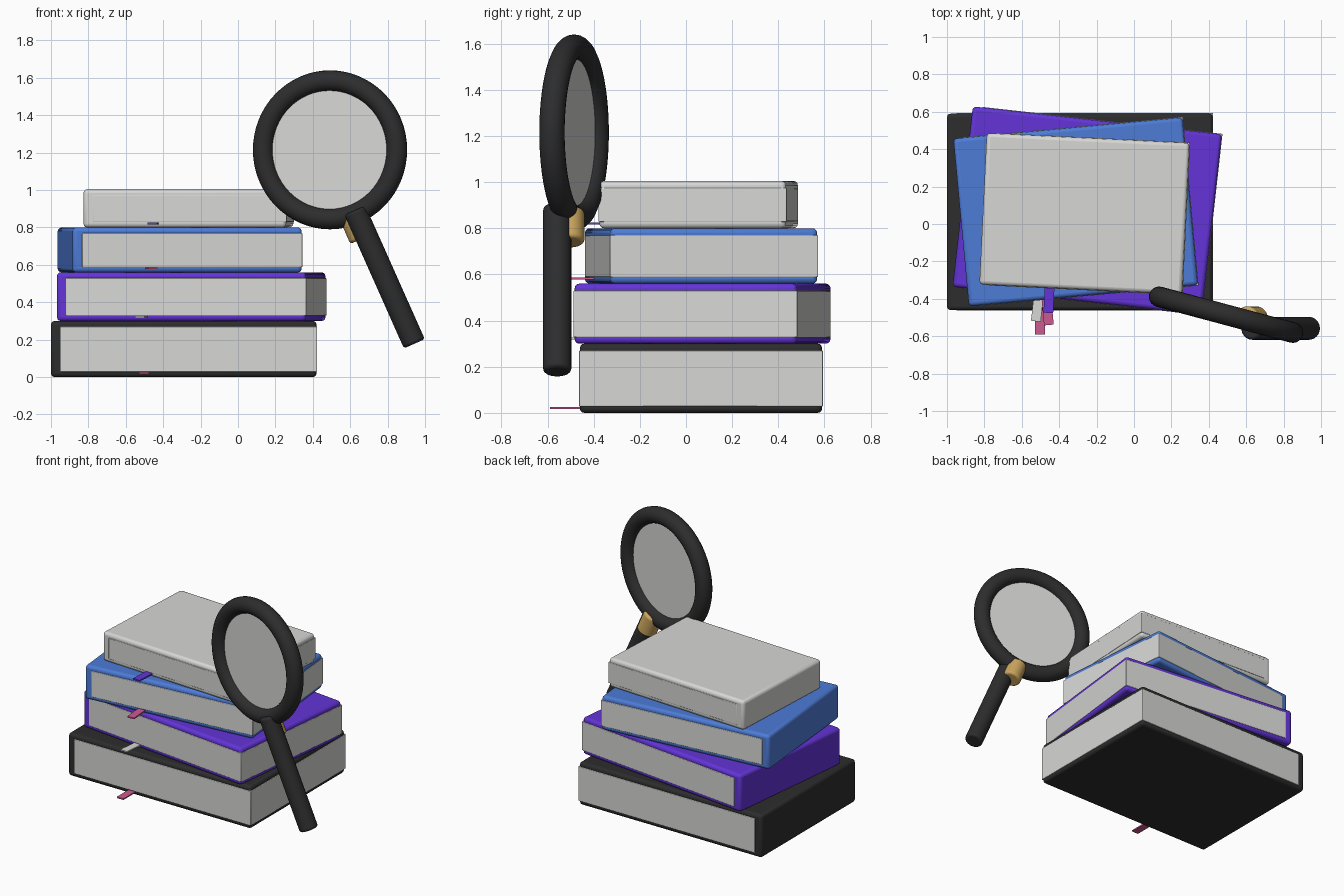
import bpy, math
from mathutils import Vector, Matrix

if "Cube" in bpy.data.objects:
    bpy.data.objects.remove(bpy.data.objects["Cube"])


def material(name, rgb):
    m = bpy.data.materials.new(name)
    m.diffuse_color = (*rgb, 1)
    m.use_nodes = True
    m.node_tree.nodes["Principled BSDF"].inputs["Base Color"].default_value = m.diffuse_color
    return m


BLACK = material("black", (0.026, 0.026, 0.026))
WHITE = material("paper white", (0.68, 0.68, 0.665))
PURPLE = material("purple", (0.125, 0.034, 0.68))
BLUE = material("blue", (0.075, 0.2, 0.68))
PINK = material("pink", (0.6, 0.1, 0.28))
GOLD = material("gold", (0.6, 0.38, 0.11))


def finish(name, mat, bevel=0.0, segments=3):
    ob = bpy.context.object
    ob.name = name
    ob.data.materials.append(mat)
    if bevel:
        mod = ob.modifiers.new("bevel", 'BEVEL')
        mod.width, mod.segments = bevel, segments
        mod.limit_method = 'ANGLE'
    bpy.ops.object.shade_smooth_by_angle(angle=math.radians(35))
    return ob


def box(name, lo, hi, mat, frame, bevel=0.0):
    """Box between two corners, given in the frame of a rotated book."""
    lo, hi = Vector(lo), Vector(hi)
    bpy.ops.mesh.primitive_cube_add(size=1)
    ob = bpy.context.object
    size = hi - lo
    ob.data.transform(Matrix.Translation((lo + hi) / 2) @ Matrix.Diagonal((*size, 1)))
    finish(name, mat, bevel)
    ob.matrix_world = frame
    return ob


def rod(name, a, b, radius, mat, bevel):
    a, b = Vector(a), Vector(b)
    bpy.ops.mesh.primitive_cylinder_add(vertices=32, radius=radius, depth=(b - a).length,
                                        location=(a + b) / 2)
    bpy.context.object.rotation_euler = (b - a).to_track_quat('Z', 'Y').to_euler()
    return finish(name, mat, bevel)


# Books: name, centre x, y, width, depth, bottom, top, turn, cover, ribbon, ribbon x, ribbon end y
books = [
    ("bottom", -0.29, 0.065, 1.42, 1.05, 0.0, 0.30, 0.0, BLACK, PINK, -0.503, -0.59),
    ("second", -0.25, 0.072, 1.34, 0.97, 0.30, 0.56, -6.4, PURPLE, WHITE, -0.525, -0.52),
    ("third", -0.312, 0.065, 1.23, 0.90, 0.56, 0.80, 5.3, BLUE, PINK, -0.455, -0.54),
    ("top", -0.265, 0.055, 1.085, 0.81, 0.80, 1.005, -2.8, WHITE, PURPLE, -0.458, -0.475),
]
for name, cx, cy, w, d, z0, z1, turn, cover, ribbon, rx, ry in books:
    frame = Matrix.Translation((cx, cy, z0)) @ Matrix.Rotation(math.radians(turn), 4, 'Z')
    h, x, y, e = z1 - z0, w / 2, d / 2, 0.003
    box(name + "_book_cover", (-x, -y, 0), (x, y, h), cover, frame, 0.02)
    # page block stands just proud of the cover on the three open sides
    box(name + "_book_pages", (-x + 0.05, -y - e, 0.028), (x + e, y + e, h - 0.03), WHITE, frame, 0.004)
    # ribbon bookmark poking out at the front
    end = frame.inverted() @ Vector((rx, ry, z0))
    box(name + "_book_ribbon", (end.x - 0.026, end.y, 0.017), (end.x + 0.026, -y + 0.1, 0.026),
        ribbon, frame)

# Magnifying glass
centre = (0.492, -0.485, 1.215)
turn = (math.radians(90), 0, math.radians(-15))
bpy.ops.mesh.primitive_torus_add(major_radius=0.37, minor_radius=0.055, major_segments=64,
                                 minor_segments=20, location=centre, rotation=turn)
finish("magnifier_ring", BLACK)
bpy.ops.mesh.primitive_cylinder_add(vertices=64, radius=0.34, depth=0.02,
                                    location=centre, rotation=turn)
finish("magnifier_lens", WHITE)
rod("magnifier_collar", (0.60, -0.505, 0.875), (0.66, -0.505, 0.738), 0.065, GOLD, 0.015)
rod("magnifier_handle", (0.625, -0.558, 0.892), (0.943, -0.558, 0.178), 0.061, BLACK, 0.015)
